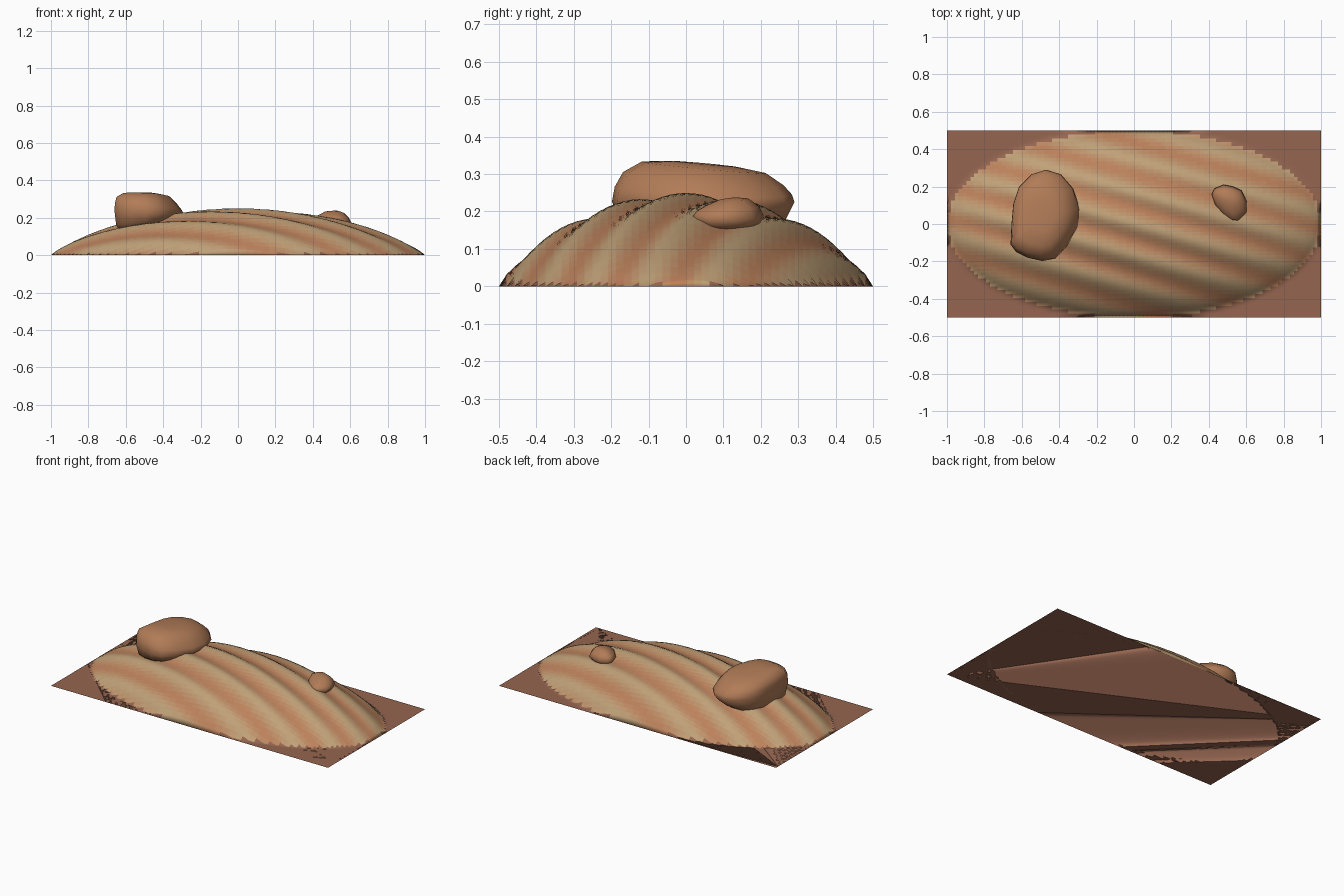
import bpy, bmesh, math

if "Cube" in bpy.data.objects:
    bpy.data.objects.remove(bpy.data.objects["Cube"])


def material(name, rgb):
    m = bpy.data.materials.new(name)
    m.diffuse_color = (*rgb, 1)
    m.use_nodes = True
    m.node_tree.nodes["Principled BSDF"].inputs["Base Color"].default_value = m.diffuse_color
    return m


def finish(bm, name, mats, location=(0, 0, 0)):
    bmesh.ops.recalc_face_normals(bm, faces=bm.faces[:])
    mesh = bpy.data.meshes.new(name)
    bm.to_mesh(mesh)
    bm.free()
    for m in mats:
        mesh.materials.append(m)
    ob = bpy.data.objects.new(name, mesh)
    ob.location = location
    bpy.context.collection.objects.link(ob)
    return ob


# Sand colours: flat base, then bands blending from trough to crest
TROUGH, CREST, BANDS = (0.50, 0.22, 0.105), (0.53, 0.36, 0.19), 7
sand = [material("sand_base", (0.30, 0.13, 0.08))]
for i in range(BANDS):
    t = i / (BANDS - 1)
    sand.append(material(f"sand_{i}", [a + (b - a) * t for a, b in zip(TROUGH, CREST)]))
stone = material("stone", (0.44, 0.20, 0.095))


def ripple(x, y):
    return math.cos(2 * math.pi * (y + 0.29 * x) / 0.175)


# Dune: domed grid with diagonal wind ripples, flat corners and closed underside
bm = bmesh.new()
bmesh.ops.create_grid(bm, x_segments=96, y_segments=48, size=1)
for v in bm.verts:
    v.co.y *= 0.5
    x, y = v.co.x, v.co.y
    h = max(0, 1 - x * x - 4 * y * y)
    v.co.z = 0.237 * h ** 0.8 + 0.013 * ripple(x, y) * h ** 0.6
for f in bm.faces:
    f.smooth = True
    c = f.calc_center_median()
    if c.x ** 2 + 4 * c.y ** 2 < 1:
        f.material_index = 1 + round((ripple(c.x, c.y) + 1) / 2 * (BANDS - 1))
rim = [e for e in bm.edges if e.is_boundary]
bmesh.ops.contextual_create(bm, geom=rim)
finish(bm, "dune", sand)


def rock(name, centre, outline, rings):
    """Loft scaled copies of a plan outline; ring = scale, z, x tilt, y tilt, x shift."""
    bm = bmesh.new()
    cx, cy = centre
    loops = []
    for s, z, tx, ty, dx in rings:
        loop = []
        for px, py in outline:
            x, y = (px - cx) * s + dx, (py - cy) * s
            loop.append(bm.verts.new((x, y, z + tx * x + ty * y)))
        loops.append(loop)
    n = len(outline)
    for a, b in zip(loops, loops[1:]):
        for i in range(n):
            j = (i + 1) % n
            bm.faces.new((a[i], a[j], b[j], b[i]))
    bm.faces.new(loops[0])
    bm.faces.new(loops[-1])
    for f in bm.faces:
        f.smooth = True
    finish(bm, name, [stone], (cx, cy, 0))


# Large boulder with a sloping flat top
rock("large_boulder", (-0.475, 0.05),
     [(-0.66, -0.11), (-0.655, 0.0), (-0.645, 0.11), (-0.615, 0.2), (-0.55, 0.265),
      (-0.47, 0.29), (-0.39, 0.265), (-0.325, 0.19), (-0.29, 0.08), (-0.305, -0.02),
      (-0.36, -0.12), (-0.42, -0.185), (-0.49, -0.198), (-0.57, -0.18), (-0.63, -0.15)],
     [(0.35, 0.135, 0.10, 0.0, -0.03),
      (0.70, 0.150, 0.15, 0.0, -0.025),
      (0.90, 0.178, 0.10, 0.0, -0.01),
      (1.00, 0.225, -0.05, 0.0, 0.0),
      (0.97, 0.255, -0.08, -0.04, -0.004),
      (0.88, 0.286, -0.08, -0.08, -0.012),
      (0.68, 0.317, -0.04, -0.09, -0.012),
      (0.35, 0.327, -0.02, -0.09, -0.01),
      (0.08, 0.329, 0.0, -0.09, -0.01)])

# Small stone half sunk in the other slope
rock("small_stone", (0.515, 0.11),
     [(0.415, 0.16), (0.43, 0.19), (0.48, 0.21), (0.53, 0.2), (0.575, 0.18), (0.603, 0.12),
      (0.6, 0.06), (0.555, 0.015), (0.525, 0.015), (0.475, 0.05), (0.435, 0.1)],
     [(0.35, 0.146, 0.0, 0.0, 0.0),
      (0.75, 0.155, 0.0, 0.0, 0.0),
      (1.00, 0.183, -0.05, 0.0, 0.0),
      (0.86, 0.207, -0.05, 0.06, 0.0),
      (0.56, 0.226, -0.04, 0.15, 0.005),
      (0.20, 0.235, 0.0, 0.15, 0.008)])
